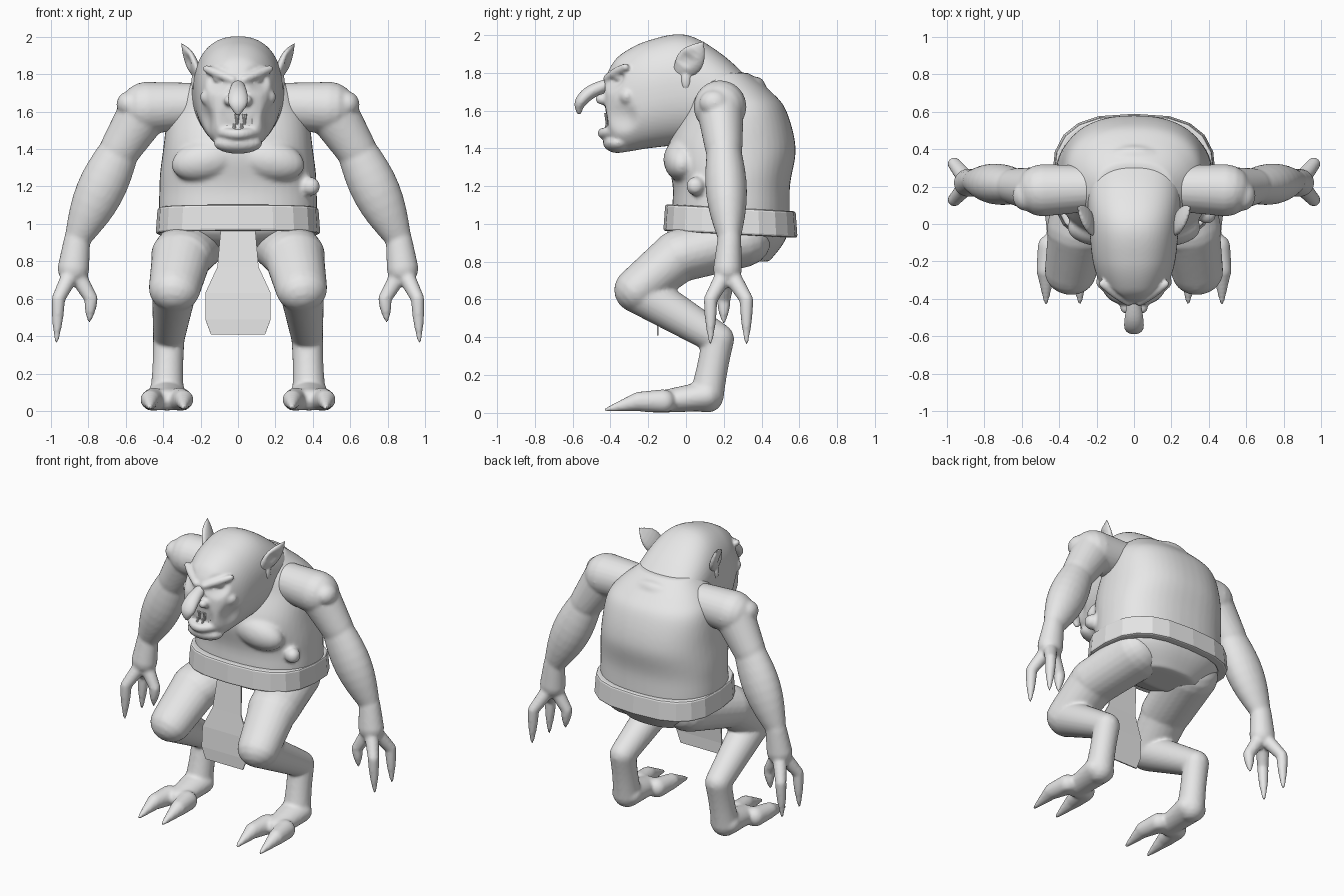
import bpy, bmesh, math
from mathutils import Vector, Matrix

cube = bpy.data.objects.get("Cube")
if cube:
    bpy.data.objects.remove(cube)

grey = bpy.data.materials.new("plain grey")
grey.use_nodes = True
shade = (.8, .8, .8, 1)
grey.diffuse_color = shade
grey.node_tree.nodes["Principled BSDF"].inputs["Base Color"].default_value = shade

X, Y, Z = Vector((1, 0, 0)), Vector((0, 1, 0)), Vector((0, 0, 1))


def spline(rows, steps=6):
    """Catmull-Rom curve through rows of numbers."""
    out = []
    last = len(rows) - 1
    for i in range(last):
        quad = [rows[min(max(i + k, 0), last)] for k in (-1, 0, 1, 2)]
        for s in range(steps):
            t = s / steps
            out.append([b + t * ((c - a) + t * ((2 * a - 5 * b + 4 * c - d) + t * (3 * b - a - 3 * c + d))) / 2
                        for a, b, c, d in zip(*quad)])
    out.append(list(rows[-1]))
    return out


def loft(bm, rows, ref=X, axis=None, power=2, sides=24):
    """Closed skin over rings (x, y, z, radius along ref, other radius)."""
    centres = [Vector(row[:3]) for row in rows]
    last = len(rows) - 1
    rings = []
    for i, (centre, row) in enumerate(zip(centres, rows)):
        along = axis or (centres[min(i + 1, last)] - centres[max(i - 1, 0)]).normalized()
        u = (ref - along * ref.dot(along)).normalized()
        v = along.cross(u)
        ring = []
        for k in range(sides):
            angle = math.tau * k / sides
            c, s = (math.copysign(abs(f) ** (2 / power), f) for f in (math.cos(angle), math.sin(angle)))
            ring.append(bm.verts.new(centre + u * c * row[3] + v * s * row[4]))
        rings.append(ring)
    for low, high in zip(rings, rings[1:]):
        for k in range(sides):
            n = (k + 1) % sides
            bm.faces.new((low[k], low[n], high[n], high[k]))
    bm.faces.new(reversed(rings[0]))
    bm.faces.new(rings[-1])


def limb(bm, start, r_start, end, r_end, bulge=0, flat=1, ref=X):
    """Tapered muscle with rounded ends."""
    rows = []
    forward = (end - start).normalized()
    for j in (4, 3, 2, 1):
        a = j * .36
        r = r_start * math.cos(a)
        rows.append([*(start - forward * r_start * math.sin(a)), r * flat, r])
    for j in range(9):
        t = j / 8
        r = r_start + (r_end - r_start) * t + bulge * math.sin(math.pi * t)
        rows.append([*start.lerp(end, t), r * flat, r])
    for j in (1, 2, 3, 4):
        a = j * .36
        r = r_end * math.cos(a)
        rows.append([*(end + forward * r_end * math.sin(a)), r * flat, r])
    loft(bm, rows, ref)


def arch(bm, width, y, z, back, drop, radius):
    """Roll of flesh curving round the middle."""
    rows = []
    for j in range(-6, 7):
        s = j / 6
        rows.append([s * width, y + back * s * s, z - drop * s * s, radius, radius])
    loft(bm, rows, Z)


def blob(bm, centre, size, turn=0):
    place = Matrix.Translation(centre) @ Matrix.Rotation(turn, 4, 'Y') @ Matrix.Diagonal((*size, 1))
    bmesh.ops.create_uvsphere(bm, u_segments=20, v_segments=12, radius=1, matrix=place)


def push(bm, centre, radius, offset):
    """Soft dent."""
    for v in bm.verts:
        d = (v.co - Vector(centre)).length / radius
        if d < 1:
            v.co += Vector(offset) * (1 - d * d) ** 2


def make(name, bm, voxel=None, smooth=5):
    bmesh.ops.recalc_face_normals(bm, faces=bm.faces)
    mesh = bpy.data.meshes.new(name)
    bm.to_mesh(mesh)
    mesh.materials.append(grey)
    part = bpy.data.objects.new(name, mesh)
    bpy.context.collection.objects.link(part)
    if voxel:
        blend = part.modifiers.new("blend", 'REMESH')
        blend.mode, blend.voxel_size, blend.use_smooth_shade = 'VOXEL', voxel, True
        soften = part.modifiers.new("soften", 'SMOOTH')
        soften.iterations = smooth
    return part


def make_pair(name, bm, voxel, smooth=5):
    make("left_" + name, bm, voxel, smooth)
    bmesh.ops.scale(bm, vec=(-1, 1, 1), verts=bm.verts)
    make("right_" + name, bm, voxel, smooth)


# Torso rings: height, front, back, half width
bm = bmesh.new()
body = [(.8, .2, .44, .2), (.95, -.05, .54, .4), (1.2, -.07, .55, .42), (1.4, -.1, .58, .4),
        (1.6, -.02, .53, .37), (1.7, 0, .45, .31), (1.8, .05, .33, .2)]
rings = [(0, (front + back) / 2, z, wide, (back - front) / 2) for z, front, back, wide in body]
loft(bm, spline(rings), axis=Z, power=2.4, sides=48)
for side in (-1, 1):
    blob(bm, (side * .17, -.02, 1.34), (.19, .1, .11), side * .2)
arch(bm, .24, .37, 1.73, -.1, .1, .05)
blob(bm, (.39, .05, 1.2), (.05, .05, .05))
make("torso", bm, .013, 6)

# Head rings: depth, top, bottom, half width
bm = bmesh.new()
skull = [(.4, 1.7, 1.45, .22), (.2, 1.89, 1.42, .25), (0, 2, 1.42, .24), (-.2, 1.97, 1.4, .22),
         (-.34, 1.9, 1.38, .175), (-.4, 1.83, 1.41, .135), (-.43, 1.75, 1.48, .08)]
rings = [(0, y, (top + low) / 2, wide, (top - low) / 2) for y, top, low, wide in skull]
loft(bm, spline(rings, 8), axis=Y, power=2.3, sides=64)
# Sockets, hollow cheeks and mouth
for side in (-1, 1):
    push(bm, (side * .11, -.38, 1.77), .09, (0, .05, 0))
    push(bm, (side * .16, -.33, 1.57), .1, (-side * .02, .02, 0))
push(bm, (0, -.42, 1.55), .12, (0, .045, 0))
# Brows, eyes, nostrils and cheekbones
for side in (-1, 1):
    limb(bm, Vector((side * .03, -.42, 1.77)), .02, Vector((side * .17, -.32, 1.83)), .02, .006, ref=Z)
    blob(bm, (side * .1, -.35, 1.77), (.035, .03, .02), -side * .3)
    blob(bm, (side * .045, -.44, 1.66), (.03, .04, .03))
    blob(bm, (side * .15, -.31, 1.67), (.055, .045, .045), -side * .5)
# Lips and chin
arch(bm, .12, -.44, 1.48, .1, -.02, .028)
arch(bm, .12, -.4, 1.6, .1, -.02, .025)
blob(bm, (0, -.36, 1.43), (.13, .08, .055))
make("head", bm, .01, 3)

# Hooked nose
bm = bmesh.new()
bridge = [(0, -.38, 1.75, .03, .03), (0, -.5, 1.7, .05, .036), (0, -.56, 1.64, .05, .03), (0, -.565, 1.58, .01, .01)]
loft(bm, spline(bridge))
make("nose", bm, .008, 3)

# Two rows of teeth
bm = bmesh.new()
for i in range(4):
    x = (i - 1.5) * .04
    for z, shift, turn in ((1.51, 0, 0), (1.56, .015, math.pi)):
        place = Matrix.Translation((x + shift, abs(x) * .3 - .425, z)) @ Matrix.Rotation(turn, 4, 'X')
        bmesh.ops.create_cone(bm, segments=10, radius1=.014, radius2=.006, depth=.055, cap_ends=True, matrix=place)
make("teeth", bm)

# Pointed ears
bm = bmesh.new()
limb(bm, Vector((.21, -.03, 1.79)), .045, Vector((.3, .09, 1.96)), .008, .045, .4)
push(bm, (.28, 0, 1.87), .06, (-.02, 0, 0))
blob(bm, (.22, 0, 1.76), (.03, .03, .06))
make_pair("ear", bm, .007, 2)

# Arms
bm = bmesh.new()
shoulder, upper_arm, elbow = Vector((.25, .19, 1.63)), Vector((.49, .18, 1.62)), Vector((.63, .2, 1.4))
wrist, palm = Vector((.86, .23, .92)), Vector((.88, .22, .76))
limb(bm, shoulder, .125, upper_arm, .14, ref=Y)
limb(bm, upper_arm, .14, elbow, .11, flat=.9, ref=Y)
limb(bm, elbow, .105, wrist, .07, .04, .85, Y)
limb(bm, wrist, .07, palm, .085, flat=.9, ref=Y)
blob(bm, (.58, .15, 1.64), (.07, .08, .07))
# Two long fingers and a thumb
for x, y, z in ((.96, .13, .37), (.96, .32, .37), (.785, .2, .48)):
    knuckle = Vector((x, y, .6))
    limb(bm, palm, .05, knuckle, .036, ref=Y)
    limb(bm, knuckle, .036, Vector((x + .01, y, z)), .01, .006, ref=Y)
make_pair("arm", bm, .011)

# Legs
bm = bmesh.new()
hip, thigh, knee = Vector((.22, .3, .92)), Vector((.3, -.04, .83)), Vector((.34, -.26, .65))
hock, heel, ball = Vector((.37, .17, .39)), Vector((.38, .11, .09)), Vector((.38, -.12, .06))
limb(bm, hip, .15, thigh, .14, flat=1.2)
limb(bm, thigh, .14, knee, .12, flat=1.15)
limb(bm, knee, .12, hock, .085)
limb(bm, hock, .085, heel, .09, -.005)
limb(bm, heel, .08, ball, .06, flat=1.3)
# Two clawed toes
for side in (-1, 1):
    root, joint, tip = (ball + Vector((side * x, y, 0)) for x, y in ((.07, 0), (.09, -.13), (.09, -.3)))
    tip.z = .018
    limb(bm, root, .065, joint, .052)
    limb(bm, joint, .052, tip, .012)
for v in bm.verts:
    v.co.z = max(v.co.z, .003)
make_pair("leg", bm, .011)

# Belt: band tilted down at the back
bm = bmesh.new()
count = 20
loops = []
for shrink, z in ((0, .945), (.01, 1.085), (.06, 1.085), (.06, .945)):
    loop = []
    for k in range(count):
        angle = math.tau * k / count
        c, s = (math.copysign(abs(f) ** .72, f) for f in (math.cos(angle), math.sin(angle)))
        loop.append(bm.verts.new(((.44 - shrink) * c, .235 + (.355 - shrink) * s, z - .018 * s)))
    loops.append(loop)
for low, high in zip(loops, loops[1:] + loops[:1]):
    for k in range(count):
        n = (k + 1) % count
        bm.faces.new((low[k], low[n], high[n], high[k]))
belt = make("belt", bm)
bevel = belt.modifiers.new("soft edge", 'BEVEL')
bevel.width, bevel.segments = .012, 2

# Loincloth: half width, depth and height of each row
bm = bmesh.new()
edge = [(.09, -.09, 1), (.11, -.12, .77), (.175, -.14, .63), (.175, -.15, .49), (.145, -.15, .41)]
pairs = [[bm.verts.new((side * x, y, z)) for side in (-1, 1)] for x, y, z in edge]
for high, low in zip(pairs, pairs[1:]):
    bm.faces.new((high[0], low[0], low[1], high[1]))
cloth = make("loincloth", bm)
thickness = cloth.modifiers.new("thickness", 'SOLIDIFY')
thickness.thickness, thickness.offset = .008, 0
